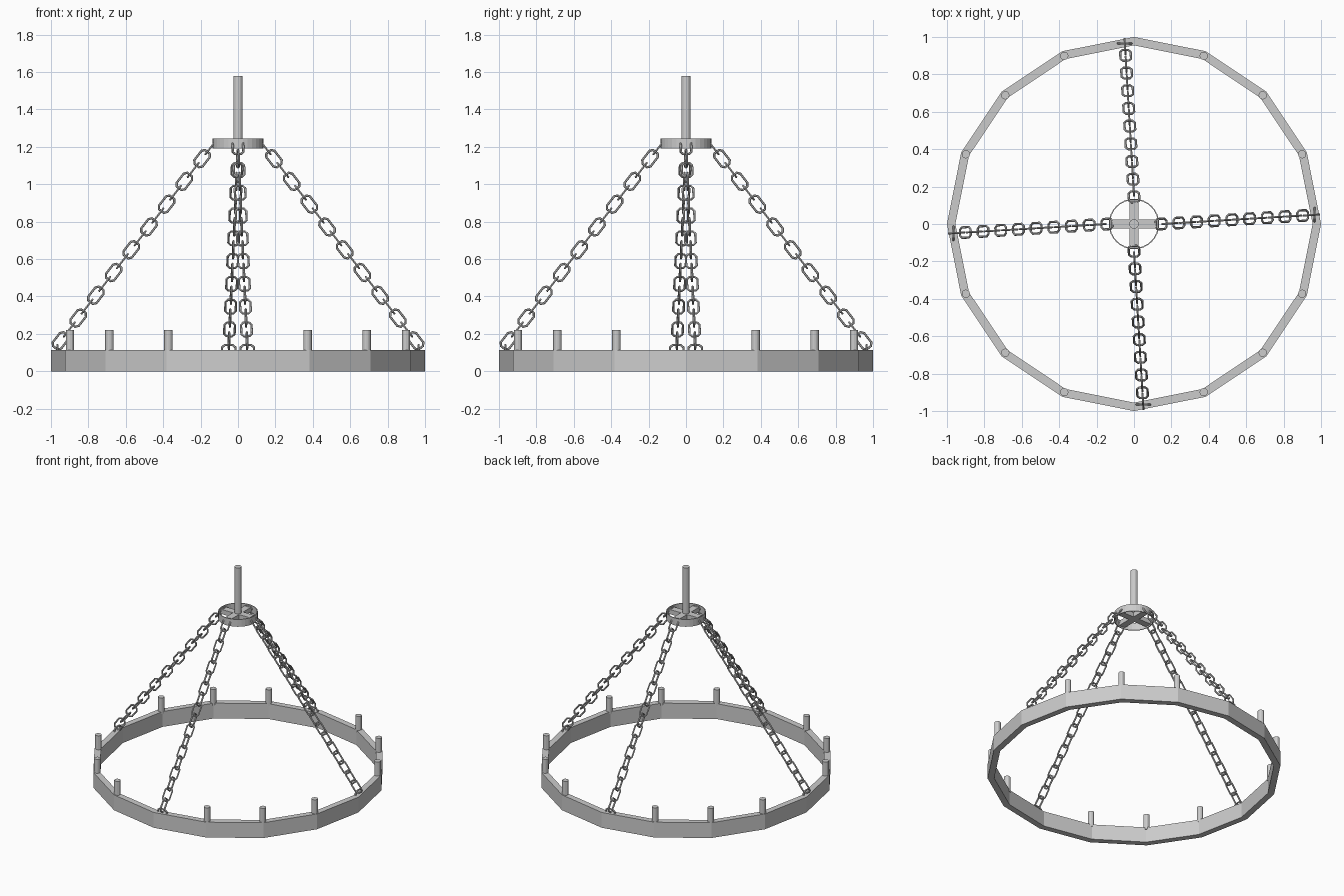
import bpy, bmesh, math
from mathutils import Vector, Matrix

if "Cube" in bpy.data.objects:
    bpy.data.objects.remove(bpy.data.objects["Cube"])


def make_object(name, bm):
    bmesh.ops.recalc_face_normals(bm, faces=bm.faces)
    me = bpy.data.meshes.new(name)
    bm.to_mesh(me)
    bm.free()
    ob = bpy.data.objects.new(name, me)
    bpy.context.collection.objects.link(ob)
    return ob


def sweep_closed(bm, rings):
    # Skin a closed loop of closed cross-sections
    vs = [[bm.verts.new(p) for p in r] for r in rings]
    n, m = len(vs), len(vs[0])
    for i in range(n):
        a, b = vs[i], vs[(i + 1) % n]
        for j in range(m):
            k = (j + 1) % m
            bm.faces.new((a[j], b[j], b[k], a[k]))


def band(name, sides, r_out, r_in, z0, z1):
    bm = bmesh.new()
    rings = []
    for i in range(sides):
        a = 2 * math.pi * i / sides
        d = Vector((math.cos(a), math.sin(a), 0))
        rings.append([d * r + Vector((0, 0, z)) for r, z in
                      ((r_out, z0), (r_out, z1), (r_in, z1), (r_in, z0))])
    sweep_closed(bm, rings)
    return make_object(name, bm)


def rod(name, sides, radius, x, y, z0, z1):
    bm = bmesh.new()
    bmesh.ops.create_cone(bm, cap_ends=True, segments=sides, radius1=radius,
                          radius2=radius, depth=z1 - z0,
                          matrix=Matrix.Translation((x, y, (z0 + z1) / 2)))
    return make_object(name, bm)


def add_link(bm, centre, along, side, half_len=0.0465, half_wid=0.028, wire=0.006):
    # Octagonal chain link lying in the plane of along and side
    along = along.normalized()
    side = (side - along * side.dot(along)).normalized()
    up = along.cross(side)
    ch = 0.55 * half_wid
    pts = [(half_len, ch), (half_len - ch, half_wid), (ch - half_len, half_wid), (-half_len, ch),
           (-half_len, -ch), (ch - half_len, -half_wid), (half_len - ch, -half_wid), (half_len, -ch)]
    rings = []
    for i, (u, v) in enumerate(pts):
        p, q = pts[i - 1], pts[(i + 1) % 8]
        t1 = Vector((u - p[0], v - p[1])).normalized()
        t2 = Vector((q[0] - u, q[1] - v)).normalized()
        t = (t1 + t2).normalized()
        out = (along * t.y - side * t.x) / t.dot(t1)
        c = centre + along * u + side * v
        rings.append([c + (out * math.cos(w) + up * math.sin(w)) * wire
                      for w in (2 * math.pi * k / 6 for k in range(6))])
    sweep_closed(bm, rings)


# Large faceted hoop
band("hoop", 16, 1.0, 0.955, 0.0, 0.115)

# Candles on the hoop corners, leaving out the chain positions
for i in range(16):
    if i % 4:
        a = math.pi * i / 8
        rod(f"candle_{i}", 12, 0.022, 0.973 * math.cos(a), 0.973 * math.sin(a), 0.1, 0.22)

# Top hub: thin collar, crossed bars and hanging rod
band("hub_collar", 32, 0.135, 0.129, 1.19, 1.245)
for name, sx, sy in (("hub_bar_x", 0.262, 0.05), ("hub_bar_y", 0.05, 0.262)):
    bm = bmesh.new()
    bmesh.ops.create_cube(bm, size=1, matrix=Matrix.Translation((0, 0, 1.218))
                          @ Matrix.Diagonal((sx, sy, 0.035, 1)))
    make_object(name, bm)
rod("hanging_rod", 16, 0.025, 0, 0, 1.21, 1.58)

# Four chains, alternating flat and upright links, each ending in an anchor loop
start, end = Vector((0.145, 0.0, 1.198)), Vector((0.949, 0.048, 0.163))
direction = end - start
for k in range(4):
    bm = bmesh.new()
    for i in range(18):
        side = Vector((0, 1, 0)) if i % 2 == 0 else Vector((0, 0, 1))
        add_link(bm, start + direction * (i / 17), direction, side)
    add_link(bm, Vector((0.966, 0.05, 0.112)), Vector((0, 1, 0)), Vector((0, 0, 1)), 0.036, 0.029)
    bmesh.ops.rotate(bm, verts=bm.verts, matrix=Matrix.Rotation(k * math.pi / 2, 3, 'Z'))
    make_object(f"chain_{k}", bm)
